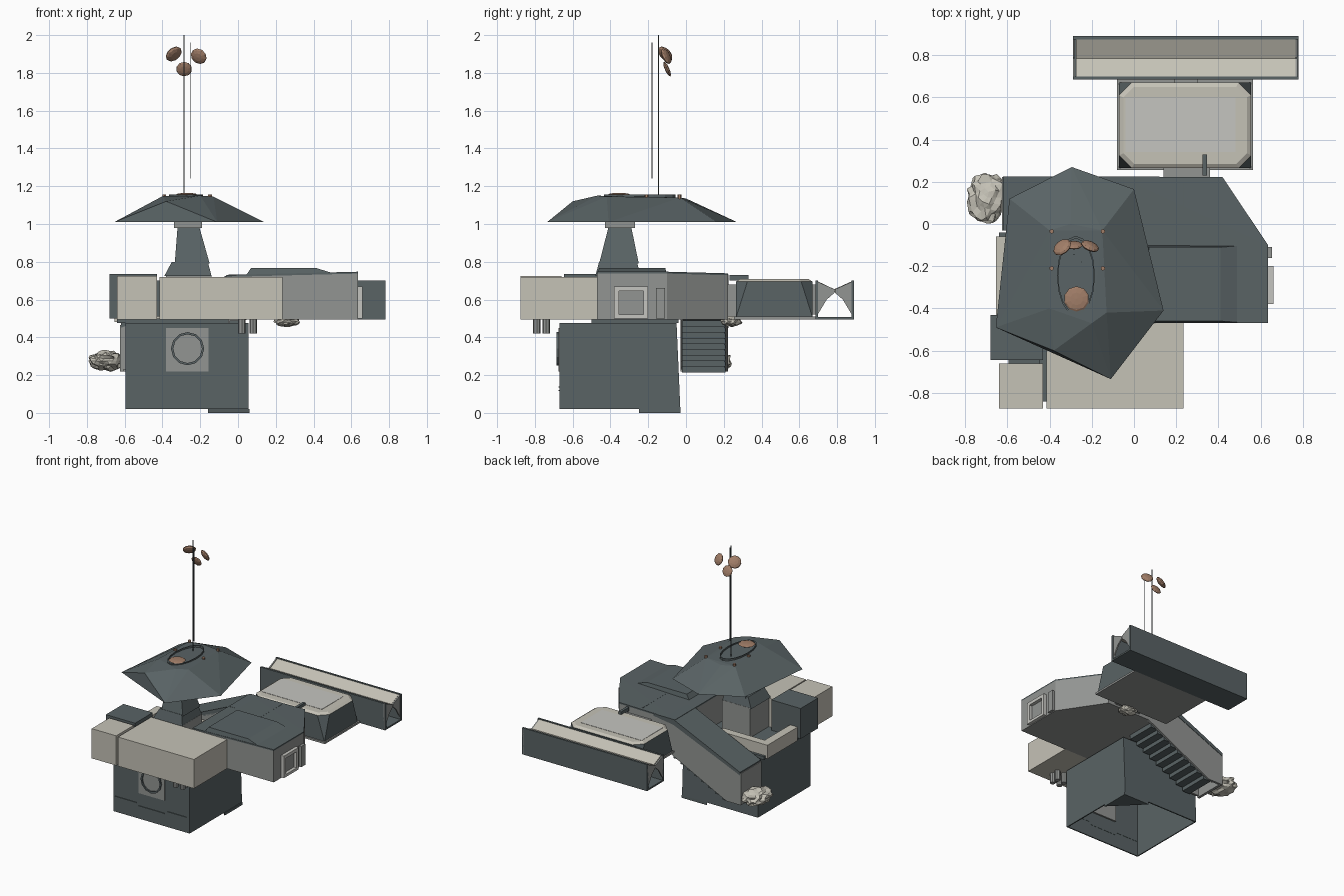
import bpy, bmesh, math, random
from mathutils import Vector, Matrix

if "Cube" in bpy.data.objects:
    bpy.data.objects.remove(bpy.data.objects["Cube"])
random.seed(4)

def mat(name, c):
    m = bpy.data.materials.new(name)
    m.diffuse_color = (*c, 1)
    m.use_nodes = True
    m.node_tree.nodes["Principled BSDF"].inputs["Base Color"].default_value = m.diffuse_color
    return m
DARK = mat("slate", (0.10, 0.125, 0.13))
MID = mat("mid_grey", (0.29, 0.30, 0.29))
LIGHT = mat("pale_stone", (0.56, 0.54, 0.47))
PALE = mat("pale_grey", (0.56, 0.56, 0.53))
COPPER = mat("copper", (0.36, 0.21, 0.14))

def finish(name, bm, m):
    bmesh.ops.recalc_face_normals(bm, faces=bm.faces)
    me = bpy.data.meshes.new(name)
    bm.to_mesh(me)
    bm.free()
    o = bpy.data.objects.new(name, me)
    me.materials.append(m)
    bpy.context.collection.objects.link(o)
    return o

def hull(name, pts, m):
    bm = bmesh.new()
    for p in pts:
        bm.verts.new(p)
    bmesh.ops.convex_hull(bm, input=bm.verts)
    bmesh.ops.dissolve_limit(bm, angle_limit=0.01, verts=bm.verts, edges=bm.edges)
    return finish(name, bm, m)

def rect(x0, x1, y0, y1, z):
    return [(x0, y0, z), (x1, y0, z), (x1, y1, z), (x0, y1, z)]

def box(name, x0, x1, y0, y1, z0, z1, m):
    return hull(name, rect(x0, x1, y0, y1, z0) + rect(x0, x1, y0, y1, z1), m)

def prism(name, pts, lo, hi, m, axis):
    put = {'x': lambda a, b, t: (t, a, b), 'y': lambda a, b, t: (a, t, b), 'z': lambda a, b, t: (a, b, t)}[axis]
    bm = bmesh.new()
    f = bm.faces.new([bm.verts.new(put(a, b, lo)) for a, b in pts])
    ext = bmesh.ops.extrude_face_region(bm, geom=[f])
    d = Vector(put(0, 0, hi - lo))
    bmesh.ops.translate(bm, vec=d, verts=[v for v in ext['geom'] if isinstance(v, bmesh.types.BMVert)])
    return finish(name, bm, m)

def cyl(name, c, r, z0, z1, m, n=8):
    bm = bmesh.new()
    bmesh.ops.create_cone(bm, cap_ends=True, segments=n, radius1=r, radius2=r, depth=z1 - z0,
                          matrix=Matrix.Translation((c[0], c[1], (z0 + z1) / 2)))
    return finish(name, bm, m)

def ring(name, centre, r_out, r_in, depth, m, n=12, sy=1, rot=None):
    bm = bmesh.new()
    loops = []
    for r, z in ((r_out, 0), (r_out, depth), (r_in, depth), (r_in, 0)):
        loops.append([bm.verts.new((r * math.cos(2 * math.pi * i / n), sy * r * math.sin(2 * math.pi * i / n), z)) for i in range(n)])
    for k in range(4):
        a, b = loops[k], loops[(k + 1) % 4]
        for i in range(n):
            bm.faces.new((a[i], a[(i + 1) % n], b[(i + 1) % n], b[i]))
    bm.transform(Matrix.Translation(centre) @ (rot or Matrix()))
    return finish(name, bm, m)

def dish(name, c, normal, r, thick, m):
    bm = bmesh.new()
    bmesh.ops.create_uvsphere(bm, u_segments=10, v_segments=6, radius=r)
    q = Vector(normal).to_track_quat('Z', 'Y').to_matrix().to_4x4()
    bm.transform(Matrix.Translation(c) @ q @ Matrix.Diagonal((1, 1, thick / r, 1)))
    return finish(name, bm, m)

def rock(name, c, size):
    bm = bmesh.new()
    bmesh.ops.create_icosphere(bm, subdivisions=3, radius=1)
    for v in bm.verts:
        k = random.uniform(0.78, 1.05)
        v.co = Vector([c[i] + v.co[i] * size[i] * k for i in range(3)])
    return finish(name, bm, LIGHT)

# lower block, open underneath
bm = bmesh.new()
lo = [bm.verts.new(p) for p in rect(-0.595, 0.055, -0.67, -0.03, 0.02)]
hi = [bm.verts.new(p) for p in rect(-0.595, 0.055, -0.67, -0.05, 0.475)]
bm.faces.new(hi)
for i in range(4):
    bm.faces.new((lo[i], lo[(i + 1) % 4], hi[(i + 1) % 4], hi[i]))
base = finish("lower_block", bm, DARK)
s = base.modifiers.new("wall", 'SOLIDIFY')
s.thickness = 0.012
prism("ground_flap", [(0.06, -0.03), (-0.16, -0.03), (0.06, -0.25)], 0.0, 0.02, DARK, 'z')

# porthole and slits
box("porthole_plate", -0.38, -0.155, -0.676, -0.65, 0.22, 0.45, MID)
ring("porthole_ring", (-0.267, -0.672, 0.34), 0.088, 0.076, 0.014, DARK, rot=Matrix.Rotation(math.pi / 2, 4, 'X'))
for i, (a, b, z) in enumerate([(-0.58, -0.4, 0.135), (-0.38, -0.16, 0.115), (-0.14, 0.03, 0.135)]):
    box(f"slit_{i}", a, b, -0.675, -0.66, z, z + 0.006, DARK)

# upper floor boxes
box("front_box", -0.415, 0.235, -0.875, -0.47, 0.495, 0.72, LIGHT)
box("left_front_box", -0.64, -0.43, -0.875, -0.66, 0.495, 0.725, LIGHT)
box("left_dark_box", -0.68, -0.43, -0.645, -0.43, 0.5, 0.735, DARK)
box("box_link", -0.45, -0.40, -0.84, -0.5, 0.51, 0.7, DARK)
for i, y in enumerate((-0.79, -0.74)):
    for j, x in enumerate((0.02, 0.08)):
        cyl(f"under_peg_{i}{j}", (x, y), 0.02, 0.42, 0.5, MID)

# main hall with chamfered corner and gently sloping roof
plan = [(-0.06, -0.47), (0.635, -0.47), (0.635, -0.1), (0.42, 0.222), (-0.06, 0.222)]
roof_z = lambda x: 0.72 + max(0, x - 0.2) * 0.04
hull("main_hall", [(x, y, 0.495) for x, y in plan] + [(x, y, roof_z(x)) for x, y in plan], MID)
hull("hall_roof", [(x, y, roof_z(x)) for x, y in plan] + [(x, y, roof_z(x) + 0.01) for x, y in plan], DARK)
hull("raised_roof", rect(0.04, 0.55, -0.47, -0.1, 0.725) + rect(0.07, 0.41, -0.46, -0.11, 0.768), DARK)
box("terrace_floor", -0.64, -0.05, -0.5, -0.04, 0.475, 0.5, DARK)
box("roof_seam_long", 0.23, 0.237, -0.1, 0.2, 0.72, 0.738, DARK)

# end window frame
for n, y0, y1, z0, z1 in [("left", -0.38, -0.355, 0.5, 0.67), ("right", -0.225, -0.2, 0.5, 0.67),
                          ("top", -0.38, -0.2, 0.645, 0.67), ("sill", -0.38, -0.2, 0.5, 0.52)]:
    box("window_frame_" + n, 0.62, 0.66, y0, y1, z0, z1, PALE)
box("window_fin", 0.62, 0.655, -0.16, -0.11, 0.5, 0.66, MID)

# covered stair down the back
prism("stair_roof", [(-0.05, 0.732), (0.12, 0.732), (0.12, 0.715), (-0.05, 0.69), (-0.62, 0.45), (-0.62, 0.475)],
      -0.03, 0.225, DARK, 'y')
prism("stair_outer_wall", [(0.1, 0.72), (-0.05, 0.72), (-0.62, 0.46), (-0.62, 0.22), (-0.5, 0.22), (0.05, 0.495)],
      0.205, 0.222, MID, 'y')
prism("stair_inner_wall", [(-0.05, 0.7), (-0.62, 0.46), (-0.62, 0.23), (-0.5, 0.23), (-0.05, 0.49)], -0.03, -0.015, MID, 'y')
box("stair_end_wall", -0.625, -0.605, -0.03, 0.222, 0.22, 0.465, MID)
for i in range(9):
    x, z = 0.02 - 0.06 * i, 0.49 - 0.03 * i
    box(f"step_{i}", x - 0.065, x, -0.02, 0.21, z - 0.035, z, DARK)

# balcony parapet
prism("balcony_parapet", [(-0.24, -0.06), (-0.655, -0.06), (-0.655, -0.43), (-0.59, -0.43), (-0.59, -0.12), (-0.24, -0.12)],
      0.48, 0.585, LIGHT, 'z')

# tower under the canopy
box("tower_room", -0.38, -0.14, -0.47, -0.24, 0.5, 0.73, MID)
hull("tower_foot", rect(-0.39, -0.14, -0.48, -0.24, 0.725) + rect(-0.35, -0.16, -0.46, -0.26, 0.8), DARK)
hull("tower_neck", rect(-0.335, -0.15, -0.46, -0.25, 0.79) + rect(-0.32, -0.205, -0.41, -0.29, 0.985), DARK)
hull("tower_collar", rect(-0.34, -0.19, -0.43, -0.27, 0.98) + rect(-0.34, -0.19, -0.43, -0.27, 1.02), MID)

# faceted canopy
hull("canopy", [(x, y, 1.01) for x, y in [(-0.295, 0.27), (0.0, 0.165), (0.14, -0.41), (-0.11, -0.735), (-0.655, -0.49), (-0.59, 0.12)]]
     + [(-0.3, 0.0, 1.135), (-0.15, -0.03, 1.14), (-0.13, -0.42, 1.145), (-0.2, -0.47, 1.15), (-0.38, -0.6, 1.12),
        (-0.4, -0.03, 1.14), (-0.4, -0.4, 1.147)], DARK)
ring("canopy_oval", (-0.275, -0.245, 1.14), 0.09, 0.084, 0.015, DARK, 16, sy=2.1)
dish("canopy_dish", (-0.272, -0.355, 1.155), (0, 0, 1), 0.06, 0.01, COPPER)
for i, x in enumerate((-0.39, -0.148)):
    for j, y in enumerate((-0.21, -0.035)):
        cyl(f"canopy_peg_{i}{j}", (x, y), 0.011, 1.1, 1.155, COPPER, 6)

# antennas and dishes
cyl("antenna_tall", (-0.285, -0.145), 0.003, 1.14, 2.0, DARK, 6)
cyl("antenna_short", (-0.25, -0.18), 0.0025, 1.24, 1.96, DARK, 6)
dish("dish_left", (-0.34, -0.11, 1.9), (-0.5, 0.62, 0.6), 0.048, 0.018, COPPER)
dish("dish_right", (-0.208, -0.105, 1.888), (0.35, 0.8, 0.4), 0.045, 0.016, COPPER)
dish("dish_low", (-0.285, -0.1, 1.82), (0, 0.9, 0.4), 0.042, 0.012, COPPER)

# rear annex: square foot, chamfered top
box("annex_plate", -0.08, 0.565, 0.255, 0.685, 0.495, 0.51, MID)
def octagon(x0, x1, y0, y1, c, z):
    return [(x0 + c, y0, z), (x1 - c, y0, z), (x1, y0 + c, z), (x1, y1 - c, z),
            (x1 - c, y1, z), (x0 + c, y1, z), (x0, y1 - c, z), (x0, y0 + c, z)]
hull("annex_body", rect(-0.07, 0.555, 0.265, 0.67, 0.505) + octagon(-0.07, 0.555, 0.265, 0.67, 0.06, 0.695), DARK)
hull("annex_top", octagon(-0.07, 0.555, 0.265, 0.67, 0.06, 0.695) + octagon(-0.05, 0.535, 0.285, 0.65, 0.05, 0.708), LIGHT)
box("annex_panel", -0.04, 0.48, 0.34, 0.6, 0.7, 0.71, PALE)
box("annex_link", 0.14, 0.36, 0.2, 0.28, 0.51, 0.68, MID)
box("beam_link", 0.19, 0.3, 0.66, 0.7, 0.52, 0.68, MID)
box("roof_vent", 0.325, 0.345, 0.23, 0.33, 0.7, 0.73, DARK)

# long rear channel with valley top, end gussets and open ends
for n, y, side in (("front", 0.685, 1), ("back", 0.89, -1)):
    box("channel_wall_" + n, -0.29, 0.78, min(y, y + side * 0.015), max(y, y + side * 0.015), 0.495, 0.7, DARK)
    for e, x in (("left", -0.29), ("right", 0.765)):
        prism(f"channel_gusset_{n}_{e}", [(y, 0.5), (y, 0.7), (y + side * 0.1, 0.655), (y + side * 0.1, 0.635), (y + side * 0.06, 0.6)],
              x, x + 0.01, MID, 'x')
prism("channel_valley", [(0.69, 0.7), (0.785, 0.655), (0.885, 0.7), (0.885, 0.685), (0.785, 0.64), (0.69, 0.685)], -0.275, 0.765, LIGHT, 'x')
box("channel_floor", -0.29, 0.78, 0.685, 0.89, 0.495, 0.507, DARK)

# rubble
rock("rubble_stairs", (-0.695, 0.125, 0.275), (0.1, 0.13, 0.058))
rock("rubble_under", (0.26, 0.24, 0.485), (0.07, 0.06, 0.03))
